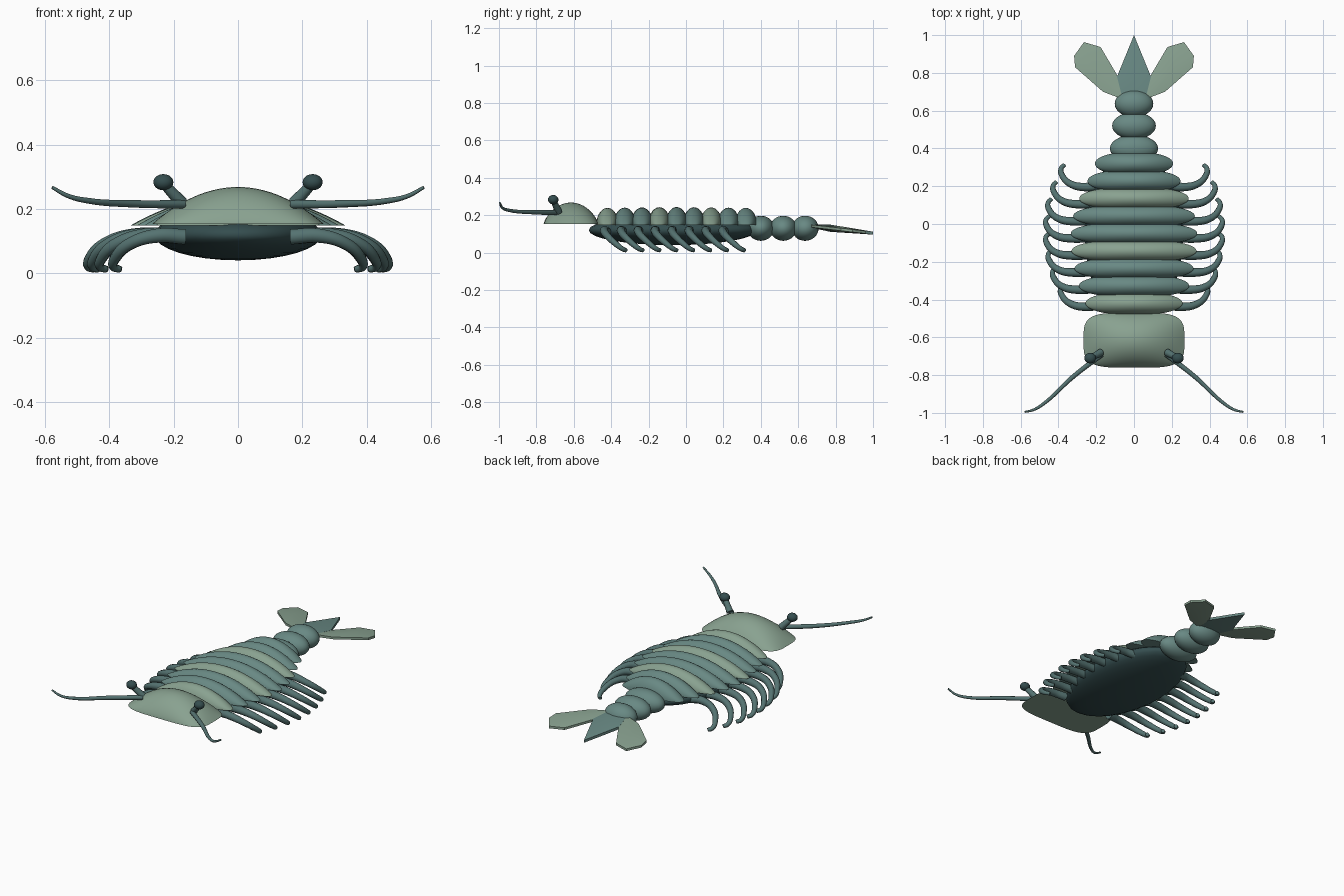
import bpy, bmesh, math
from mathutils import Vector

if "Cube" in bpy.data.objects:
    bpy.data.objects.remove(bpy.data.objects["Cube"])


def mat(name, rgb):
    m = bpy.data.materials.new(name)
    m.diffuse_color = (*rgb, 1)
    m.use_nodes = True
    m.node_tree.nodes["Principled BSDF"].inputs["Base Color"].default_value = m.diffuse_color
    return m


LIGHT = mat("pale_green", (0.25, 0.36, 0.28))
TEAL = mat("teal_shell", (0.14, 0.25, 0.23))
LIMB = mat("limb_teal", (0.09, 0.17, 0.165))
DARK = mat("dark_teal", (0.035, 0.075, 0.078))


def finish(o, m, angle=40):
    o.data.materials.append(m)
    bpy.ops.object.select_all(action='DESELECT')
    o.select_set(True)
    bpy.context.view_layer.objects.active = o
    bpy.ops.object.shade_smooth_by_angle(angle=math.radians(angle))
    return o


def mesh_object(name, bm, m, angle=40):
    bmesh.ops.remove_doubles(bm, verts=bm.verts, dist=1e-5)
    bmesh.ops.recalc_face_normals(bm, faces=bm.faces)
    me = bpy.data.meshes.new(name)
    bm.to_mesh(me)
    bm.free()
    o = bpy.data.objects.new(name, me)
    bpy.context.collection.objects.link(o)
    return finish(o, m, angle)


def shell(name, y, z, rx, ry, h, m, plan=(2.5, 0.5), arch=0.5, nu=32, nv=14):
    """Flat-bottomed lens: arches swept across x, shrinking to the side tips."""
    bm = bmesh.new()
    rings = []
    for i in range(nu + 1):
        u = math.sin(math.pi * (i / nu - 0.5))
        w = max(0, 1 - abs(u) ** plan[0]) ** plan[1]
        top = h * (1 - u * u)
        ring = []
        for j in range(nv + 1):
            v = -math.cos(math.pi * j / nv)
            ring.append(bm.verts.new((u * rx, y + v * w * ry,
                                      z + top * max(0, 1 - v * v) ** arch)))
        rings.append(ring)
    for a, b in zip(rings, rings[1:]):
        for j in range(nv + 1):
            k = (j + 1) % (nv + 1)
            bm.faces.new((a[j], a[k], b[k], b[j]))
    return mesh_object(name, bm, m)


def ball(name, loc, r, m):
    bm = bmesh.new()
    bmesh.ops.create_uvsphere(bm, u_segments=28, v_segments=16, radius=1)
    bmesh.ops.scale(bm, vec=r, verts=bm.verts)
    bmesh.ops.translate(bm, vec=loc, verts=bm.verts)
    return mesh_object(name, bm, m, 60)


def tube(name, pts, radii, m):
    cu = bpy.data.curves.new(name, 'CURVE')
    cu.dimensions = '3D'
    cu.bevel_depth = 1
    cu.bevel_resolution = 3
    cu.resolution_u = 6
    cu.use_fill_caps = True
    sp = cu.splines.new('BEZIER')
    sp.bezier_points.add(len(pts) - 1)
    for bp, p, r in zip(sp.bezier_points, pts, radii):
        bp.co = p
        bp.radius = r
        bp.handle_left_type = bp.handle_right_type = 'AUTO'
    o = bpy.data.objects.new(name, cu)
    bpy.context.collection.objects.link(o)
    bpy.ops.object.select_all(action='DESELECT')
    o.select_set(True)
    bpy.context.view_layer.objects.active = o
    bpy.ops.object.convert(target='MESH')
    return finish(bpy.context.object, m)


def blade(name, outline, ridge, m, half=0.007):
    """Thin tail blade sloping down to the rear, thicker along its ridge."""
    bm = bmesh.new()
    slope = lambda y: 0.141 - (y - 0.68) * 0.115
    up = [bm.verts.new((x, y, slope(y) + half)) for x, y in outline]
    dn = [bm.verts.new((x, y, slope(y) - half)) for x, y in outline]
    ct = bm.verts.new((*ridge, slope(ridge[1]) + half * 2.4))
    cb = bm.verts.new((*ridge, slope(ridge[1]) - half * 2.4))
    n = len(outline)
    for i in range(n):
        k = (i + 1) % n
        bm.faces.new((up[i], up[k], ct))
        bm.faces.new((dn[k], dn[i], cb))
        bm.faces.new((up[k], up[i], dn[i], dn[k]))
    return mesh_object(name, bm, m, 30)


# head shield
shell("head_shield", -0.615, 0.153, 0.267, 0.146, 0.115, LIGHT, (4, 0.25), 0.72, 40, 20)

# overlapping back plates
widths = [0.257, 0.292, 0.315, 0.331, 0.335, 0.322, 0.29, 0.246, 0.207]
for i, w in enumerate(widths):
    shell(f"back_plate_{i + 1}", -0.42 + 0.0925 * i, 0.148, w, 0.06,
          0.096 - 0.0012 * abs(i - 4), LIGHT if i % 3 == 0 else TEAL)

# belly
ball("belly", (0, -0.07, 0.12), (0.26, 0.45, 0.08), DARK)

# abdomen rings
for i, (y, rx) in enumerate([(0.40, 0.128), (0.52, 0.116), (0.637, 0.102)]):
    ball(f"abdomen_ring_{i + 1}", (0, y, 0.13), (rx, 0.072, 0.067), TEAL)

# tail spike
blade("tail_spike", [(-0.06, 0.66), (-0.09, 0.78), (0, 1.0), (0.09, 0.78), (0.06, 0.66)],
      (0, 0.77), TEAL, 0.008)

reach = [0.39, 0.432, 0.455, 0.468, 0.468, 0.457, 0.43, 0.388]
fan = [(0.05, 0.665), (0.09, 0.79), (0.177, 0.937), (0.265, 0.963),
       (0.317, 0.89), (0.312, 0.83), (0.164, 0.70), (0.09, 0.672)]
for side, s in (("left", -1), ("right", 1)):
    # tail fans
    blade(f"tail_fan_{side}", [(s * x, y) for x, y in fan], (s * 0.21, 0.83), LIGHT)

    # walking legs, hooked to the rear
    for i, w in enumerate(reach):
        b = -0.435 + 0.0905 * i
        pts = [(0.165, b + 0.01, 0.113), (w - 0.14, b - 0.003, 0.117), (w - 0.055, b + 0.012, 0.092),
               (w - 0.008, b + 0.058, 0.048), (w - 0.002, b + 0.095, 0.02),
               (w - 0.02, b + 0.115, 0.012)]
        tube(f"leg_{side}_{i + 1}", [(s * x, y, z) for x, y, z in pts],
             [0.025, 0.023, 0.019, 0.016, 0.013, 0.011], LIMB)

    # eye stalks and eyes
    tube(f"eye_stalk_{side}", [(s * 0.175, -0.68, 0.218), (s * 0.232, -0.71, 0.28)],
         [0.02, 0.015], LIMB)
    ball(f"eye_{side}", (s * 0.232, -0.71, 0.283), (0.031, 0.028, 0.025), DARK)

    # antennae
    tube(f"antenna_{side}", [(s * 0.17, -0.69, 0.214), (s * 0.33, -0.815, 0.216),
                             (s * 0.47, -0.945, 0.226), (s * 0.53, -0.983, 0.241),
                             (s * 0.578, -0.995, 0.267)],
         [0.014, 0.012, 0.009, 0.007, 0.005], LIMB)
